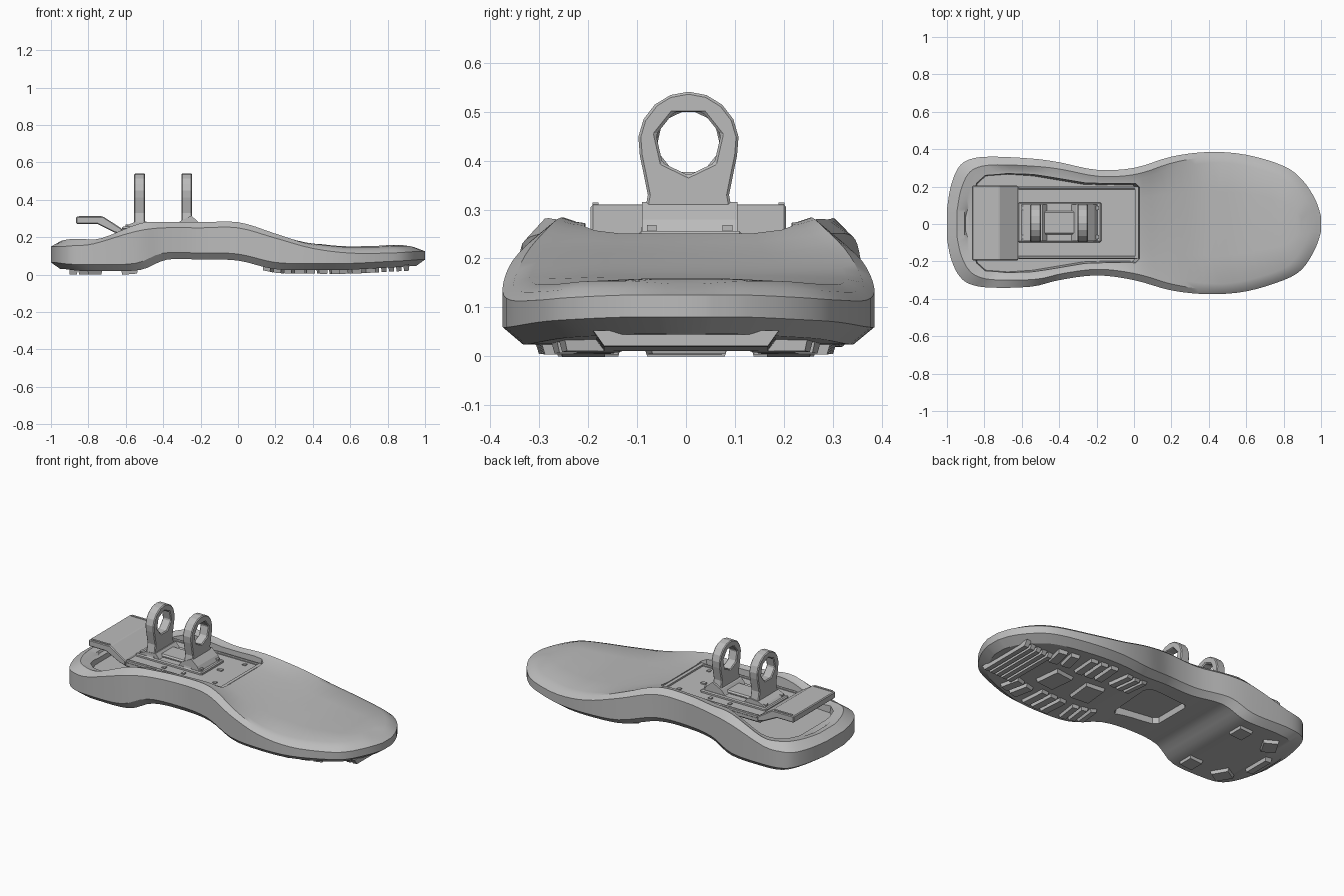
import bpy, bmesh, math
from mathutils import Matrix, Vector

cube = bpy.data.objects.get("Cube")
if cube:
    bpy.data.objects.remove(cube, do_unlink=True)

grey = bpy.data.materials.new("plain_grey")
grey.use_nodes = True
grey.diffuse_color = (0.5, 0.5, 0.5, 1)
grey.node_tree.nodes["Principled BSDF"].inputs["Base Color"].default_value = (0.5, 0.5, 0.5, 1)


def finish(name, bm):
    bmesh.ops.recalc_face_normals(bm, faces=bm.faces)
    mesh = bpy.data.meshes.new(name)
    bm.to_mesh(mesh)
    bm.free()
    mesh.materials.append(grey)
    obj = bpy.data.objects.new(name, mesh)
    bpy.context.collection.objects.link(obj)
    return obj


def activate(obj):
    bpy.ops.object.select_all(action='DESELECT')
    obj.select_set(True)
    bpy.context.view_layer.objects.active = obj


def smooth(obj, degrees=30):
    activate(obj)
    bpy.ops.object.shade_smooth_by_angle(angle=math.radians(degrees))


def cut(obj, cutter):
    mod = obj.modifiers.new("cut", 'BOOLEAN')
    mod.operation, mod.solver, mod.object = 'DIFFERENCE', 'EXACT', cutter
    activate(obj)
    bpy.ops.object.modifier_apply(modifier=mod.name)
    bpy.data.objects.remove(cutter, do_unlink=True)


def bevel(obj, width):
    mod = obj.modifiers.new("bevel", 'BEVEL')
    mod.width, mod.segments, mod.limit_method = width, 1, 'ANGLE'
    return obj


def prism(name, profile, axis, start, end, taper=1.0):
    """Extrude a closed 2D profile along an axis; taper scales the start cap."""
    bm = bmesh.new()
    place = {'x': lambda u, v, w: (w, u, v),
             'y': lambda u, v, w: (u, w, v),
             'z': lambda u, v, w: (u, v, w)}[axis]
    mid = sum((Vector(p) for p in profile), Vector((0, 0))) / len(profile)
    low = [mid + (Vector(p) - mid) * taper for p in profile]
    a = [bm.verts.new(place(*p, start)) for p in low]
    b = [bm.verts.new(place(*p, end)) for p in profile]
    bm.faces.new(a)
    bm.faces.new(b)
    for i in range(len(a)):
        j = (i + 1) % len(a)
        bm.faces.new((a[i], a[j], b[j], b[i]))
    return finish(name, bm)


def box(name, x0, x1, y0, y1, z0, z1, taper=1.0):
    return prism(name, [(x0, y0), (x1, y0), (x1, y1), (x0, y1)], 'z', z0, z1, taper)


# Sole stations: x, left edge, right edge, base height, wall height, top height
stations = [
    (-1, .08, -.08, .03, .15, .18), (-.98, .2, -.18, .03, .15, .185),
    (-.94, .3, -.27, .025, .15, .19), (-.88, .345, -.32, .02, .155, .19),
    (-.77, .36, -.34, .02, .165, .195), (-.55, .35, -.335, .025, .23, .275),
    (-.4, .33, -.3, .08, .25, .28), (-.2, .29, -.275, .08, .25, .28),
    (0, .3, -.3, .075, .25, .28), (.2, .36, -.355, .03, .195, .225),
    (.4, .385, -.375, .025, .14, .17), (.6, .37, -.36, .025, .115, .145),
    (.8, .31, -.3, .035, .115, .145), (.9, .235, -.24, .04, .12, .15),
    (.97, .13, -.13, .045, .125, .15), (1, .04, -.04, .045, .125, .145)]


def dense_rows(rows, steps=4):
    out = []
    for i in range(len(rows) - 1):
        p = [rows[max(0, min(len(rows) - 1, i + k))] for k in (-1, 0, 1, 2)]
        for s in range(steps):
            t = s / steps
            out.append([b + .5 * t * (c - a + t * (2*a - 5*b + 4*c - d + t * (3*(b - c) + d - a)))
                        for a, b, c, d in zip(*p)])
    return out + [list(rows[-1])]


rows = dense_rows(stations)


def base_height(x):
    for a, b in zip(rows, rows[1:]):
        if a[0] <= x <= b[0]:
            return a[3] + (b[3] - a[3]) * (x - a[0]) / (b[0] - a[0])
    return rows[-1][3]


def build_sole():
    bm = bmesh.new()
    rings = []
    for x, left, right, zb, zm, zt in rows:
        toe = max(0, min(1, (x - .1) / .4))
        rim = .88 + .07 * toe
        dish = .022 - .03 * toe
        layers = [(.89, zb), (1, zb + .035), (1, zm), (rim, zt - .012 * toe),
                  (rim - .09, zt - dish * .4), (.45, zt - dish)]
        sides = []
        for y in (left, right):
            sides.append([(x * (1 - (1 - max(f, .78)) * .45), y * f, z) for f, z in layers])
        rings.append([bm.verts.new(p) for p in sides[0] + sides[1][::-1]])
    n = len(rings[0])
    for a, b in zip(rings, rings[1:]):
        for i in range(n):
            j = (i + 1) % n
            bm.faces.new((a[i], a[j], b[j], b[i]))
    for r in (rings[0], rings[-1]):
        for k in range(n // 2 - 1):
            bm.faces.new((r[k], r[k + 1], r[n - 2 - k], r[n - 1 - k]))
    return finish("sole", bm)


sole = build_sole()

# Heel cavity and the recess under the arch
half = [(-.9, .17), (-.88, .24), (-.83, .285), (-.7, .295), (-.55, .285), (-.4, .26),
        (-.25, .235), (-.1, .23), (.04, .232), (.065, .21)]
outline = half + [(x, -y + .01) for x, y in reversed(half)]
cut(sole, prism("cavity_cutter", outline, 'z', .14, .5, .9))
cut(sole, prism("arch_cutter", [(-.27, -.1), (-.24, -.13), (.02, -.17), (.05, -.14),
                               (.08, .17), (.05, .2), (-.25, .17), (-.27, .14)],
                'z', .115, -.02, .85))
smooth(sole)

# Mounting plate with a raised edge and small screw heads
plate = bevel(box("mounting_plate", -.64, .025, -.185, .2, .205, .24), .008)
for i, y in enumerate((-.178, .193)):
    bevel(box(f"plate_edge_{i}", -.62, .02, y - .008, y + .008, .23, .25), .004)
box("plate_front_edge", .005, .025, -.185, .2, .23, .25)
for x in (-.4, -.27, -.06):
    for y in (-.135, .15):
        box("screw_head", x - .01, x + .01, y - .01, y + .01, .235, .246)
box("plate_tab", -.145, -.115, .005, .025, .235, .248)

# Raised heel shelf, sloping down to the plate
bevel(prism("heel_shelf", [(-.865, .27), (-.865, .31), (-.72, .31), (-.62, .245),
                           (-.62, .215), (-.66, .225), (-.75, .27)], 'y', -.195, .205), .005)
for y in (-.185, .195):
    box("shelf_edge", -.85, -.73, y - .006, y + .006, .305, .314)

# Lug base with a narrow bar between two feet
bevel(box("lug_base", -.62, -.175, -.098, .115, .23, .256), .006)
bevel(box("lug_bar", -.5, -.3, -.055, .07, .25, .272), .008)
prism("rear_foot", [(-.61, .25), (-.59, .265), (-.555, .28), (-.49, .285), (-.46, .25)],
      'y', -.09, .105)
prism("front_foot", [(-.34, .25), (-.31, .285), (-.25, .315), (-.21, .28), (-.19, .25)],
      'y', -.09, .105)
for x in (-.59, -.2):
    for y in (-.07, .085):
        box("base_bolt", x - .012, x + .012, y - .01, y + .01, .25, .268)


def lug(name, x, turn):
    """Upright plate with a rounded top and a faceted hole."""
    cy, cz, r = .005, .438, .103
    arc = [(cy + r * math.cos(math.radians(a)), cz + r * math.sin(math.radians(a)))
           for a in range(-15, 196, 21)]
    profile = [(cy + .1, .24), (cy + .083, .33)] + arc + [(cy - .083, .33), (cy - .1, .24)]
    body = prism(name, profile, 'x', x - .029, x + .029)
    hole = [(cy + .068 * math.cos(turn + k * math.tau / 7),
             cz + .068 * math.sin(turn + k * math.tau / 7)) for k in range(7)]
    cut(body, prism("hole_cutter", hole, 'x', x - .1, x + .1))
    bevel(body, .005)


lug("rear_lug", -.526, math.pi / 2)
lug("front_lug", -.274, -math.pi / 2)


# Tread pads, each split into strips and laid along the underside
def tread(name, x, y, length, width, strips, angle=0):
    pitch = length / strips
    for s in range(strips):
        off = (s - (strips - 1) / 2) * pitch
        a = math.radians(angle)
        px, py = x + off * math.cos(a), y + off * math.sin(a)
        slope = (base_height(px + .03) - base_height(px - .03)) / .06
        pad = bmesh.new()
        bmesh.ops.create_cube(pad, size=1)
        for v in pad.verts:
            grow = .88 if v.co.z < 0 else 1
            v.co = Vector((v.co.x * pitch * .75 * grow, v.co.y * width * grow, v.co.z * .032))
        pad.transform(Matrix.Translation((px, py, base_height(px) - .004))
                      @ Matrix.Rotation(-math.atan(slope), 4, 'Y')
                      @ Matrix.Rotation(a, 4, 'Z'))
        finish(f"{name}_{s}", pad)


tread("toe_tread", .82, 0, .2, .38, 5)
for side in (-1, 1):
    tread("outer_tread", .66, side * .2, .15, .13, 2, side * -12)
    tread("ball_tread", .45, side * .22, .2, .17, 3, side * -4)
    tread("waist_tread", .22, side * .21, .17, .15, 3, side * 8)
    tread("heel_side_tread", -.58, side * .21, .12, .1, 1)
    tread("heel_corner_tread", -.79, side * .2, .12, .11, 1, side * -30)
tread("centre_tread", .56, 0, .17, .17, 1, 6)
tread("inner_tread", .33, 0, .17, .17, 1, -6)
tread("heel_back_tread", -.88, 0, .06, .18, 1)
